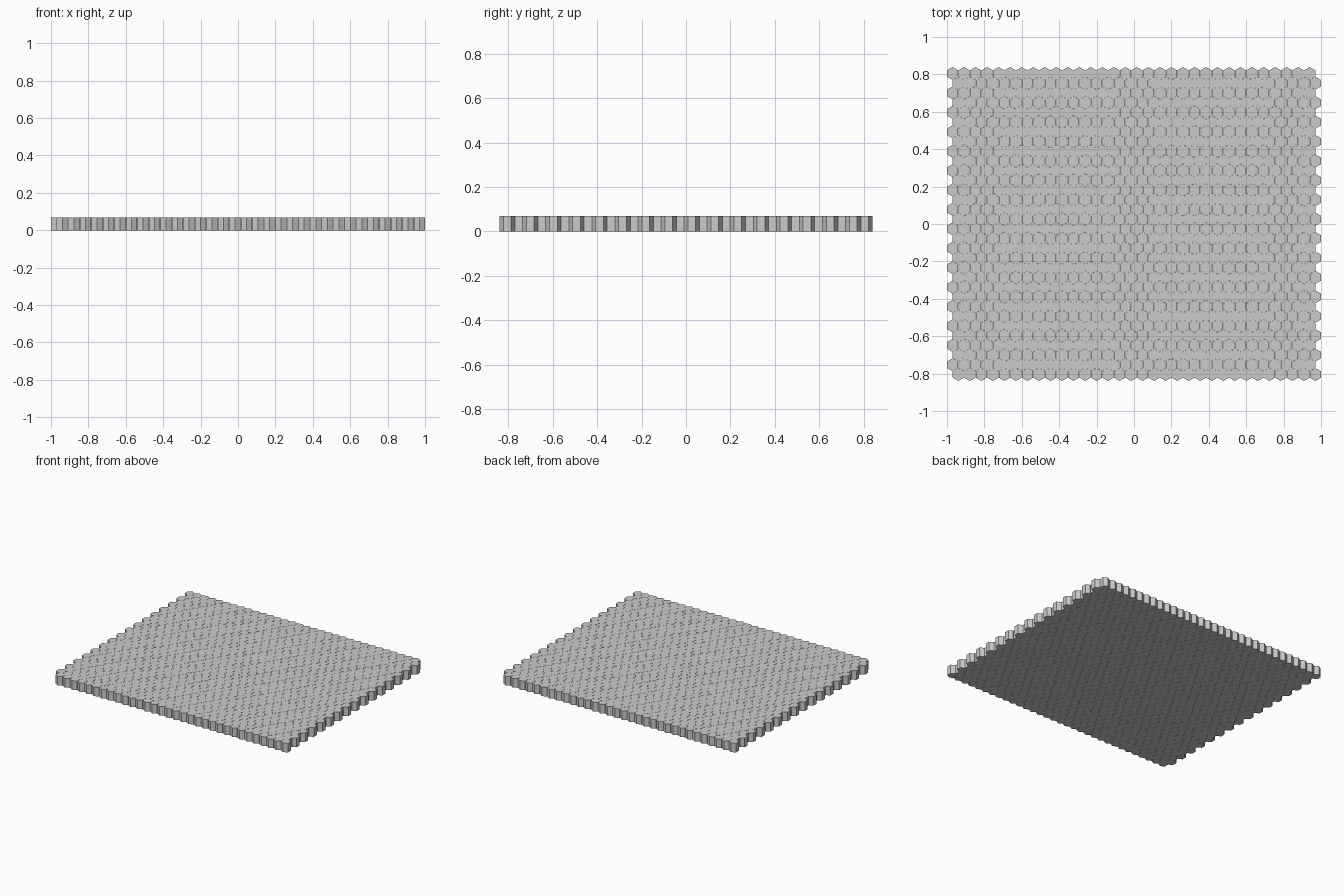
import bpy, bmesh, math
from mathutils import Matrix

if "Cube" in bpy.data.objects:
    bpy.data.objects.remove(bpy.data.objects["Cube"])

COLS, ROWS = 32, 32
R = 2 / (31.5 * 1.78 + math.sqrt(3))   # hexagon corner radius
H = 2 * R                              # tile height
PX, PY = 1.78 * R, 1.5 * R             # column and row spacing

# hexagonal prisms in staggered rows, points facing +y and -y
bm = bmesh.new()
for row in range(ROWS):
    y = (row - (ROWS - 1) / 2) * PY
    shift = PX / 4 if row % 2 == 0 else -PX / 4
    for col in range(COLS):
        x = (col - (COLS - 1) / 2) * PX + shift
        bottom = []
        top = []
        for i in range(6):
            a = math.radians(90 + 60 * i)
            px, py = x + R * math.cos(a), y + R * math.sin(a)
            bottom.append(bm.verts.new((px, py, 0)))
            top.append(bm.verts.new((px, py, H)))
        bm.faces.new(top)
        bm.faces.new(bottom[::-1])
        for i in range(6):
            j = (i + 1) % 6
            bm.faces.new((bottom[i], bottom[j], top[j], top[i]))

mesh = bpy.data.meshes.new("hexagon_tiles")
bm.to_mesh(mesh)
bm.free()
bpy.context.collection.objects.link(bpy.data.objects.new("hexagon_tiles", mesh))
